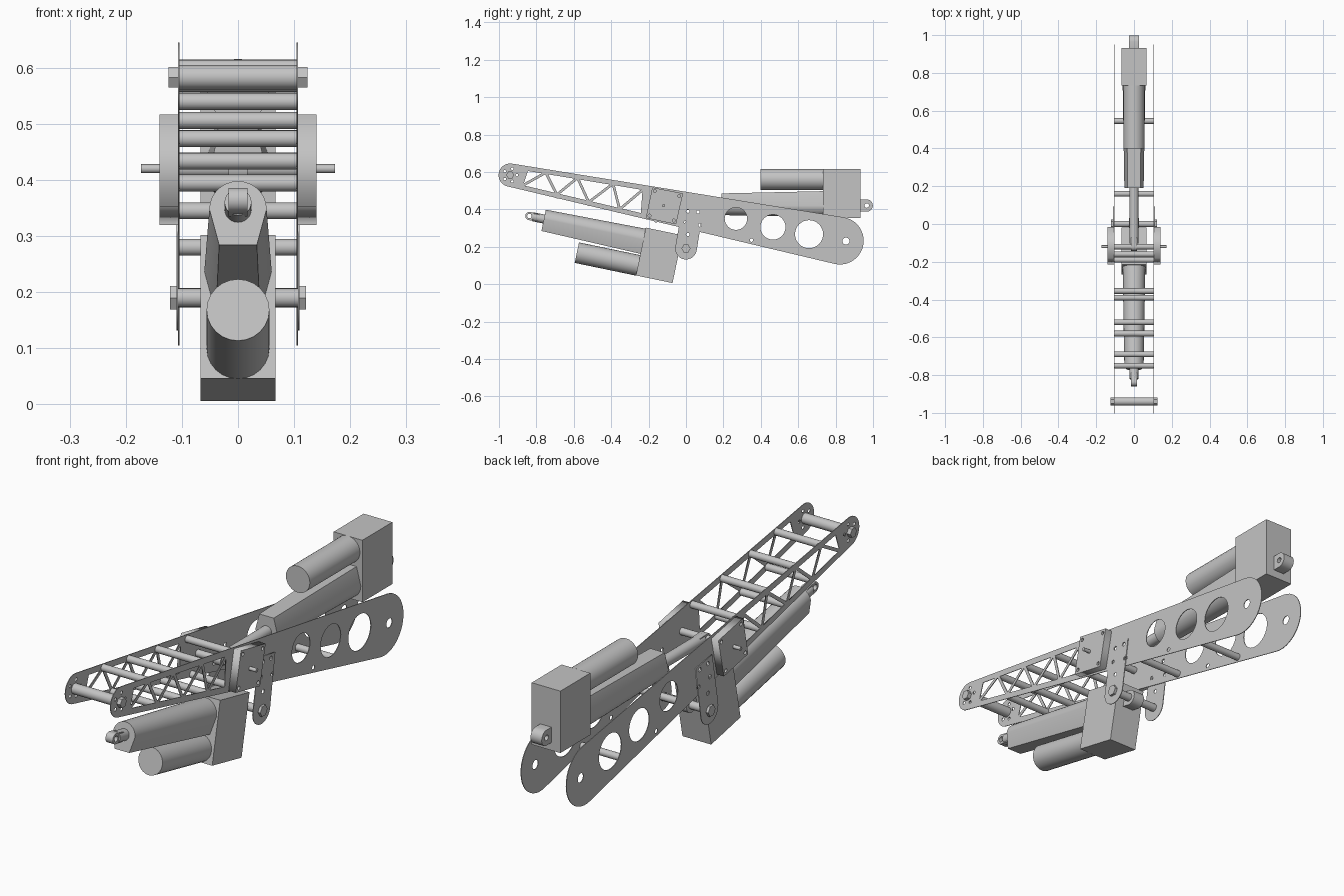
import bpy, bmesh
from math import sin, cos, pi, acos, atan2
from mathutils import Vector, Matrix

if "Cube" in bpy.data.objects:
    bpy.data.objects.remove(bpy.data.objects["Cube"])

mat = bpy.data.materials.new("machined grey")
mat.use_nodes = True
GREY = (0.55, 0.55, 0.55, 1)
mat.diffuse_color = GREY
mat.node_tree.nodes["Principled BSDF"].inputs["Base Color"].default_value = GREY


def finish(name, mesh, smooth=False):
    ob = bpy.data.objects.new(name, mesh)
    bpy.context.collection.objects.link(ob)
    mesh.materials.clear()
    mesh.materials.append(mat)
    if smooth:
        bpy.ops.object.select_all(action='DESELECT')
        ob.select_set(True)
        bpy.context.view_layer.objects.active = ob
        bpy.ops.object.shade_smooth_by_angle(angle=0.6)
    return ob


def circle(y, z, r, n=32):
    return [(y + r * cos(2 * pi * i / n), z + r * sin(2 * pi * i / n)) for i in range(n)]


def capsule(c1, r1, c2, r2, n=20):
    """Outline wrapped around two circles."""
    d = Vector(c2) - Vector(c1)
    a, b = atan2(d.y, d.x), acos((r1 - r2) / d.length)
    pts = []
    for c, r, s, e in ((c2, r2, a - b, a + b), (c1, r1, a + b, a + 2 * pi - b)):
        for i in range(n + 1):
            t = s + (e - s) * i / n
            pts.append((c[0] + r * cos(t), c[1] + r * sin(t)))
    return pts


def sheet(name, loops, x0, x1):
    """Side-view outline with holes, extruded from x0 to x1."""
    cu = bpy.data.curves.new(name, 'CURVE')
    cu.dimensions, cu.fill_mode = '2D', 'BOTH'
    cu.extrude = abs(x1 - x0) / 2
    for loop in loops:
        sp = cu.splines.new('POLY')
        sp.points.add(len(loop) - 1)
        for p, (y, z) in zip(sp.points, loop):
            p.co = (y, z, 0, 1)
        sp.use_cyclic_u = True
    tmp = bpy.data.objects.new(name + "_outline", cu)
    bpy.context.collection.objects.link(tmp)
    bpy.context.view_layer.update()
    dg = bpy.context.evaluated_depsgraph_get()
    mesh = bpy.data.meshes.new_from_object(tmp.evaluated_get(dg))
    bpy.data.objects.remove(tmp)
    mesh.transform(Matrix(((0, 0, 1, (x0 + x1) / 2), (1, 0, 0, 0), (0, 1, 0, 0), (0, 0, 0, 1))))
    return finish(name, mesh)


def loft(name, rings, smooth=True):
    """Skin closed rings of equal length and cap both ends."""
    bm = bmesh.new()
    vs = [[bm.verts.new(p) for p in ring] for ring in rings]
    n = len(vs[0])
    for a, b in zip(vs, vs[1:]):
        for i in range(n):
            bm.faces.new((a[i], a[(i + 1) % n], b[(i + 1) % n], b[i]))
    bm.faces.new(vs[0])
    bm.faces.new(vs[-1])
    bmesh.ops.recalc_face_normals(bm, faces=bm.faces)
    mesh = bpy.data.meshes.new(name)
    bm.to_mesh(mesh)
    bm.free()
    return finish(name, mesh, smooth)


def rod(name, y, z, r, x0, x1, n=20):
    return loft(name, [[(x, *p) for p in circle(y, z, r, n)] for x in (x0, x1)])


# Side frame geometry
FRONT, BACK = (-0.94, 0.583), (0.823, 0.232)
HINGE, AXLE = (0, 0.19), (-0.12, 0.42)


def top_z(y):
    return 0.645 - 0.165 * (y + 0.93)


def low_z(y):
    return 0.521 - 0.236 * (y + 0.95)


def inset(tri, d):
    a, b, c = [Vector(p) for p in tri]
    la, lb, lc = (b - c).length, (c - a).length, (a - b).length
    mid = (a * la + b * lb + c * lc) / (la + lb + lc)
    s = (la + lb + lc) / 2
    r = abs((b - a).cross(c - a)) / 2 / s
    return [tuple(mid + (p - mid) * (r - d) / r) for p in (a, b, c)]


tops = [-0.85, -0.75, -0.58, -0.39, -0.225]
lows = [-0.88, -0.69, -0.52, -0.355, -0.235]
T = [(y, top_z(y) - 0.019) for y in tops]
B = [(y, low_z(y) + 0.019) for y in lows]
truss = []
for i in range(4):
    truss.append(inset((T[i], T[i + 1], B[i]), 0.007))
    truss.append(inset((B[i], T[i + 1], B[i + 1]), 0.007))

lightening = [circle(0.267, 0.35, 0.06), circle(0.465, 0.305, 0.067), circle(0.658, 0.267, 0.075),
              circle(0.855, 0.23, 0.019)]
small = [circle(y, z, 0.009, 12) for y, z in
         ((0.35, 0.235), (0.064, 0.385), (0.075, 0.315), (0.01, 0.39), (-0.01, 0.335))]
bolt_ring = [circle(y, z, 0.007, 10) for y, z in circle(*FRONT, 0.036, 5)]

link_holes = [circle(y, z, 0.009, 12) for y, z in
              ((0.01, 0.39), (0.064, 0.385), (-0.003, 0.33), (0.072, 0.315), (0.01, 0.265))]
link = [p for p in capsule(HINGE, 0.058, (0.035, 0.4), 0.058) if p[1] < 0.3]
link = sorted((p for p in link if p[0] <= 0), key=lambda p: -p[1]) + \
       sorted((p for p in link if p[0] > 0), key=lambda p: p[1]) + [(0.092, 0.4), (-0.018, 0.418)]
block = [(-0.18, 0.517), (-0.016, 0.485), (-0.053, 0.32), (-0.215, 0.353)]
block_mid = (-0.116, 0.419)
block_holes = [circle(block_mid[0] + (y - block_mid[0]) * 0.8,
                      block_mid[1] + (z - block_mid[1]) * 0.8, 0.008, 12) for y, z in block]

# Parts found on both sides
for side, s in (("left", 1), ("right", -1)):
    sheet(side + "_side_plate", [capsule(FRONT, 0.062, BACK, 0.127)] + truss + lightening + small + bolt_ring,
          s * 0.104, s * 0.107)
    sheet(side + "_hinge_link", [link] + link_holes, s * 0.107, s * 0.11)
    sheet(side + "_bearing_block", [block] + block_holes, s * 0.107, s * 0.14)
    rod(side + "_axle_pin", *AXLE, 0.008, s * 0.1, s * 0.173, 12)
    rod(side + "_front_nut", *FRONT, 0.021, s * 0.107, s * 0.124, 6)
    rod(side + "_hinge_nut", *HINGE, 0.024, s * 0.11, s * 0.121, 6)

# Cross rods joining the plates
spacers = [(y, top_z(y) - 0.016) for y in tops[1:4]] + [(y, low_z(y) + 0.014) for y in lows[1:4]]
spacers += [(-0.19, 0.506), (-0.16, 0.345), AXLE, (0.16, 0.28), (0.545, 0.19)]
for i, (y, z) in enumerate(spacers):
    rod("cross_rod_%d" % (i + 1), y, z, 0.015, -0.104, 0.104)
rod("front_cross_shaft", *FRONT, 0.022, -0.104, 0.104)
rod("hinge_shaft", *HINGE, 0.017, -0.112, 0.112)


def actuator(name, origin, angle, flip, reach):
    """Linear actuator: u runs from the lug to the rod tip, v points to the motor."""
    u = Vector((0, -cos(angle), sin(angle)))
    v = Vector((0, sin(angle), cos(angle))) * flip
    o = Vector((0, *origin))

    def at(x, a, b):
        return o + Vector((x, 0, 0)) + u * a + v * b

    def along(part, r, a0, a1, b=0, n=24):
        loft(name + part, [[at(x, a, b + q) for x, q in circle(0, 0, r, n)] for a in (a0, a1)])

    w = 0.067
    loft(name + "_gearbox", [[at(x, a, b) for x, b in ((-w, -0.066), (w, -0.066), (w, 0.195), (-w, 0.195))]
                             for a in (0.033, 0.233)], False)
    along("_motor", 0.056, 0.233, 0.567, 0.14)
    # Housing: rounded on the far side, narrow and flat towards the motor
    rings = []
    for a, r, h in ((0.233, 0.06, 0.077), (0.776, 0.051, 0.065)):
        arc = [(r * cos(t), r * sin(t)) for t in [pi + pi * i / 16 for i in range(17)]]
        rings.append([at(x, a, b) for x, b in arc + [(r * 0.66, h), (-r * 0.66, h)]])
    loft(name + "_housing", rings)
    along("_piston", 0.024, 0.77, reach - 0.018)
    # Pierced eyes at both ends
    for part, c, r, wide, root in (("_rear_lug", 0, 0.033, 0.026, 0.04),
                                   ("_rod_eye", reach, 0.022, 0.017, -0.04)):
        outline = capsule((0, 0), r, (root, 0), r - 0.001, 12)
        ob = sheet(name + part, [outline, circle(0, 0, 0.012, 16)], -wide, wide)
        for vert in ob.data.vertices:
            x, a, b = vert.co
            vert.co = at(x, c + a, b)
        bm = bmesh.new()
        bm.from_mesh(ob.data)
        bmesh.ops.recalc_face_normals(bm, faces=bm.faces)
        bm.to_mesh(ob.data)
        bm.free()


actuator("upper_actuator", (0.966, 0.42), 0, 1, 1.086)
actuator("lower_actuator", HINGE, 0.205, -1, 0.855)
